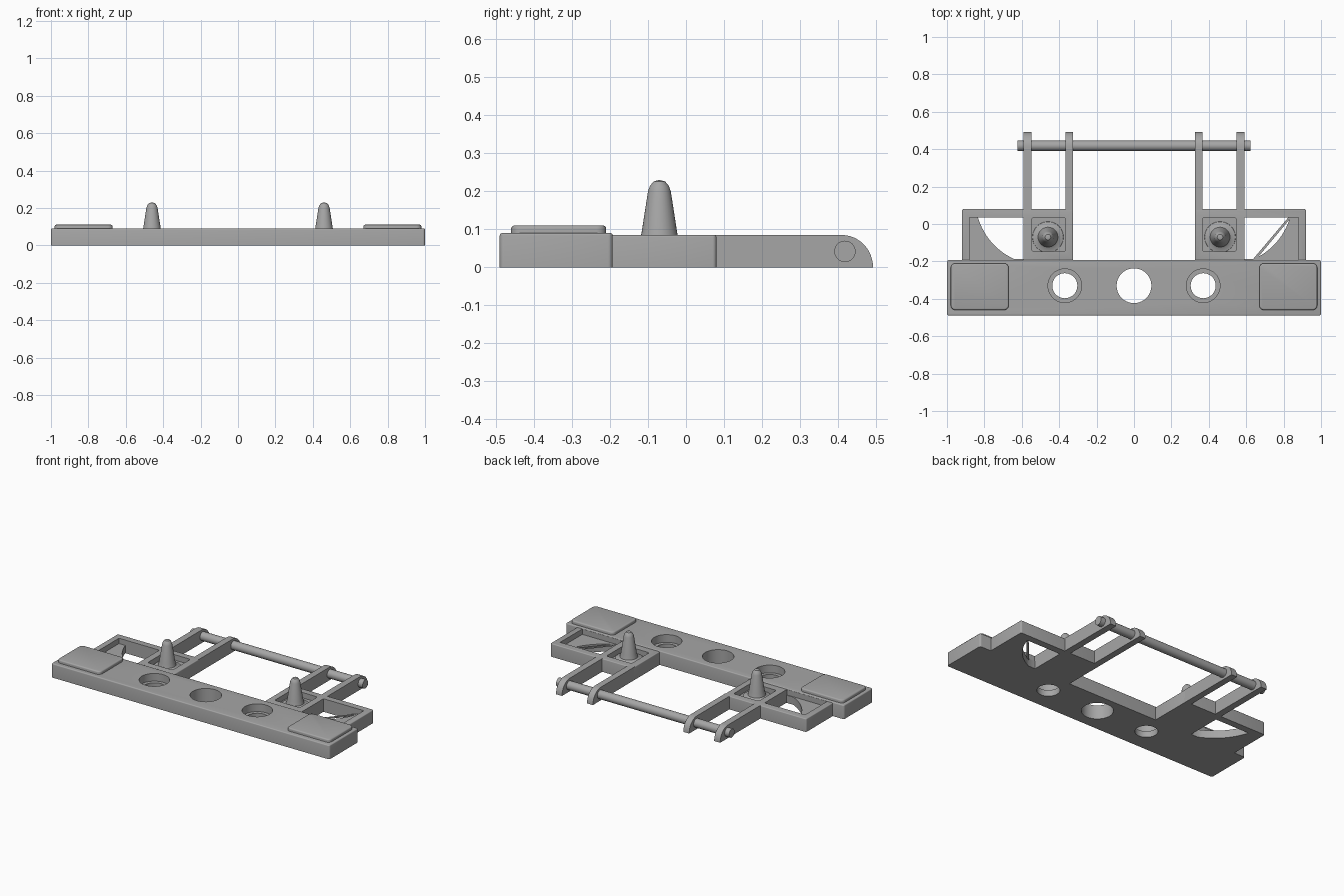
import bpy, bmesh, math
from mathutils import Vector

cube = bpy.data.objects.get("Cube")
if cube:
    bpy.data.objects.remove(cube, do_unlink=True)

grey = bpy.data.materials.new("plain grey")
grey.use_nodes = True
grey.diffuse_color = (0.38, 0.38, 0.38, 1)
grey.node_tree.nodes["Principled BSDF"].inputs["Base Color"].default_value = (0.38, 0.38, 0.38, 1)


def finish(name, bm):
    bmesh.ops.recalc_face_normals(bm, faces=bm.faces)
    mesh = bpy.data.meshes.new(name)
    bm.to_mesh(mesh)
    bm.free()
    mesh.materials.append(grey)
    ob = bpy.data.objects.new(name, mesh)
    bpy.context.collection.objects.link(ob)
    return ob


def prism(name, outline, low, high, axis="z", round_corners=0, round_top=0):
    """Extrude an outline along z, or a (y, z) outline along x."""
    bm = bmesh.new()
    place = (lambda a, b, h: (a, b, h)) if axis == "z" else (lambda a, b, h: (h, a, b))
    bottom = bm.faces.new([bm.verts.new(place(a, b, low)) for a, b in outline])
    step = Vector(place(0, 0, high - low))
    new = bmesh.ops.extrude_face_region(bm, geom=[bottom], use_keep_orig=True)["geom"]
    bmesh.ops.translate(bm, vec=step, verts=[g for g in new if isinstance(g, bmesh.types.BMVert)])
    if round_corners:
        edges = [e for e in bm.edges if abs(e.verts[0].co.z - e.verts[1].co.z) > 1e-5]
        bmesh.ops.bevel(bm, geom=edges, offset=round_corners, segments=4, profile=0.5, affect="EDGES")
    if round_top:
        edges = [e for e in bm.edges if all(v.co.z > high - 1e-5 for v in e.verts)]
        bmesh.ops.bevel(bm, geom=edges, offset=round_top, segments=3, profile=0.5, affect="EDGES")
    return finish(name, bm)


def rect(x0, x1, y0, y1):
    return [(x0, y0), (x1, y0), (x1, y1), (x0, y1)]


def circle(cx, cy, r, n=40):
    return [(cx + r * math.cos(math.tau * i / n), cy + r * math.sin(math.tau * i / n)) for i in range(n)]


def lathe(name, profile, x, y, n=32):
    bm = bmesh.new()
    verts = [bm.verts.new((x + r, y, z)) for r, z in profile]
    edges = [bm.edges.new(pair) for pair in zip(verts, verts[1:])]
    bmesh.ops.spin(bm, geom=verts + edges, cent=(x, y, 0), axis=(0, 0, 1), angle=math.tau, steps=n)
    bmesh.ops.remove_doubles(bm, verts=bm.verts, dist=1e-5)
    return finish(name, bm)


def cut(target, cutter):
    cutter.hide_render = True
    mod = target.modifiers.new("cut", "BOOLEAN")
    mod.operation, mod.solver, mod.object = "DIFFERENCE", "EXACT", cutter
    bpy.context.view_layer.objects.active = target
    bpy.ops.object.modifier_apply(modifier=mod.name)
    bpy.data.objects.remove(cutter, do_unlink=True)


parts = []
FLOOR = 0.05
HOLE_Y = -0.33

# Main bar with a plain centre hole and two stepped side holes
bar = prism("main_bar", rect(-1, 1, -0.49, -0.193), 0, 0.09, round_corners=0.012, round_top=0.006)
cut(bar, prism("centre_hole", circle(0, HOLE_Y, 0.093), -0.1, 0.2))
for x in (-0.37, 0.37):
    cut(bar, prism("through_hole", circle(x, HOLE_Y, 0.067), -0.1, 0.2))
    cut(bar, prism("stepped_hole", circle(x, HOLE_Y, 0.09), 0.04, 0.2))
parts.append(bar)

# Side profile of an arm with its rounded rear end
arm_profile = [(0.06, 0), (0.06, 0.085)]
for i in range(13):
    a = math.radians(90 - 7.5 * i)
    arm_profile.append((0.41 + 0.082 * math.cos(a), 0.085 * math.sin(a)))

pin_profile = [(0, 0.04), (0.085, 0.04), (0.082, 0.055), (0.06, 0.06), (0.053, 0.066),
               (0.047, 0.09), (0.03, 0.2), (0.025, 0.214), (0.015, 0.226), (0, 0.23)]

for s, side in ((1, "left"), (-1, "right")):
    def sided(points):
        return [(s * x, y) for x, y in points]

    # Pocketed frame behind the bar
    frame = prism(side + "_frame", sided(rect(0.325, 0.92, -0.2, 0.08)), 0, 0.085,
                  round_corners=0.01, round_top=0.005)
    cut(frame, prism("pin_pocket", sided(rect(0.367, 0.547, -0.147, 0.035)), FLOOR, 0.2,
                     round_corners=0.012))
    cut(frame, prism("outer_pocket", sided(rect(0.59, 0.88, -0.192, 0.035)), FLOOR, 0.2))
    # Opening with a curved edge sweeping from the outer wall to the bar
    opening = [(0.59, 0.035)]
    for i in range(13):
        t = i / 12
        x = (1 - t) ** 2 * 0.835 + 2 * t * (1 - t) * 0.785 + t * t * 0.64
        y = (1 - t) ** 2 * 0.035 - 2 * t * (1 - t) * 0.12 - t * t * 0.188
        opening.append((x, y))
    opening.append((0.59, -0.188))
    cut(frame, prism("curved_opening", sided(opening), -0.1, 0.2))
    parts.append(frame)

    # Arms reaching back to the rod
    for place, x0, x1 in (("inner", 0.325, 0.367), ("outer", 0.547, 0.59)):
        low, high = sorted((s * x0, s * x1))
        parts.append(prism(f"{side}_{place}_arm", arm_profile, low, high, axis="x"))

    # Tapered locating pin and raised end pad
    parts.append(lathe(side + "_pin", pin_profile, s * 0.46, -0.07))
    parts.append(prism(side + "_end_pad", sided(rect(0.67, 0.98, -0.46, -0.21)), 0.085, 0.11,
                       round_corners=0.025, round_top=0.008))

# Thin diagonal strip across the left opening
parts.append(prism("diagonal_strip", [(0.84, 0.035), (0.825, 0.035), (0.632, -0.193), (0.65, -0.193)],
                   0.042, FLOOR))

# Cross rod through the arm ends
parts.append(prism("cross_rod", circle(0.418, 0.042, 0.028, 32), -0.622, 0.622, axis="x"))

bpy.ops.object.select_all(action="DESELECT")
for ob in parts:
    ob.select_set(True)
bpy.context.view_layer.objects.active = bar
bpy.ops.object.shade_smooth_by_angle(angle=math.radians(35))
